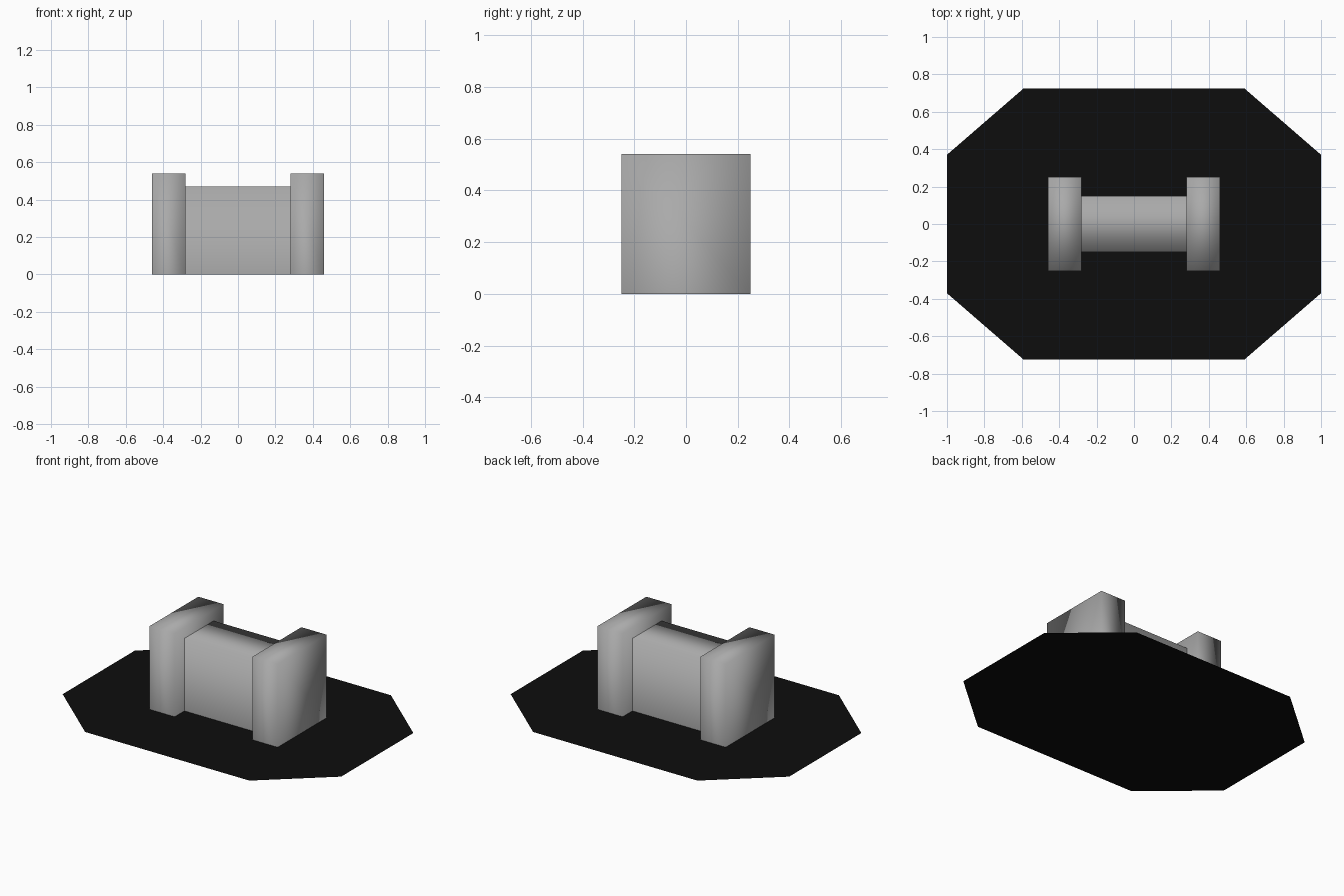
import bpy
import bmesh

cube = bpy.data.objects.get("Cube")
if cube:
    bpy.data.objects.remove(cube)


def make_material(name, value):
    mat = bpy.data.materials.new(name)
    mat.use_nodes = True
    colour = (value, value, value, 1)
    mat.diffuse_color = colour
    mat.node_tree.nodes["Principled BSDF"].inputs["Base Color"].default_value = colour
    return mat


def add_object(name, bm, mat):
    mesh = bpy.data.meshes.new(name)
    bm.to_mesh(mesh)
    bm.free()
    mesh.materials.append(mat)
    obj = bpy.data.objects.new(name, mesh)
    bpy.context.collection.objects.link(obj)
    return obj


def soft_block(name, x, size, mat, capped):
    """Smooth-shaded block standing on the ground, open below."""
    width, depth, height = size
    bm = bmesh.new()
    bmesh.ops.create_cube(bm, size=1)
    for v in bm.verts:
        v.co = (x + v.co.x * width, v.co.y * depth, (v.co.z + 0.5) * height)
    bm.normal_update()
    hidden = [f for f in bm.faces
              if f.normal.z < -0.5 or (not capped and abs(f.normal.x) > 0.5)]
    bmesh.ops.delete(bm, geom=hidden, context='FACES')
    for f in bm.faces:
        f.smooth = True
    return add_object(name, bm, mat)


grey = make_material("mid_grey", 0.4)
black = make_material("near_black", 0.004)

# Flat eight-sided ground plate
bm = bmesh.new()
quarter = [(1, 0.37), (0.59, 0.725)]
outline = quarter + [(-x, y) for x, y in reversed(quarter)]
outline += [(-x, -y) for x, y in outline]
bm.faces.new([bm.verts.new((x, y, 0)) for x, y in outline])
add_object("ground_plate", bm, black)

# Central bar, its ends covered by the end blocks
soft_block("central_bar", 0, (0.56, 0.30, 0.47), grey, False)

# Taller, deeper end blocks
for side, name in ((1, "left_end_block"), (-1, "right_end_block")):
    soft_block(name, side * 0.37, (0.18, 0.50, 0.54), grey, True)
